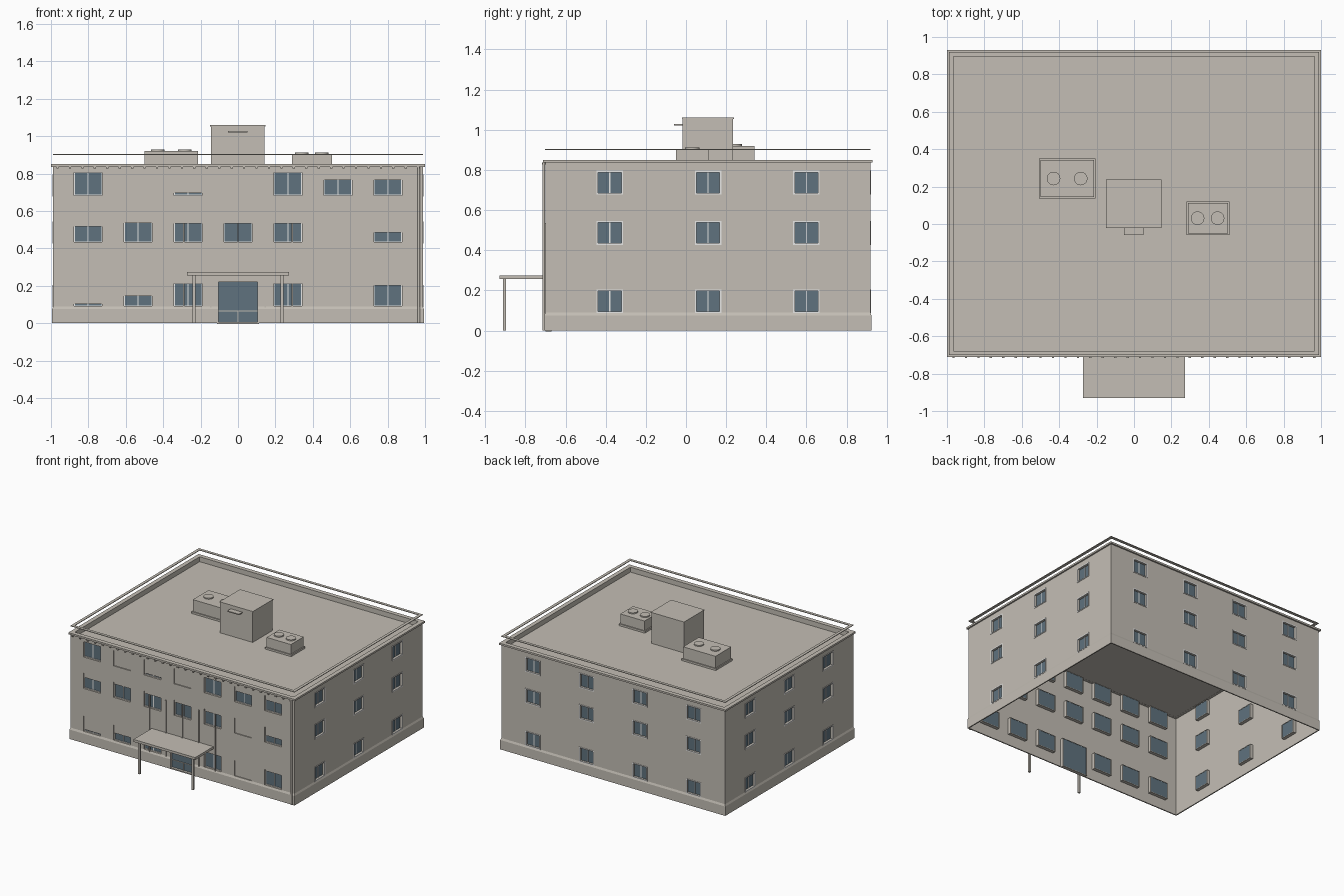
import bpy, bmesh, math
from mathutils import Matrix, Vector

cube = bpy.data.objects.get("Cube")
if cube:
    bpy.data.objects.remove(cube, do_unlink=True)


def make_material(name, color):
    m = bpy.data.materials.new(name)
    m.use_nodes = True
    m.diffuse_color = (*color, 1)
    m.node_tree.nodes["Principled BSDF"].inputs["Base Color"].default_value = (*color, 1)
    return m


STONE = make_material("warm grey render", (0.55, 0.515, 0.46))
GLASS = make_material("blue grey glass", (0.115, 0.17, 0.21))
FRAME = make_material("pale frame", (0.85, 0.85, 0.84))

# Parts collect their geometry here and become objects at the end
parts = {}


def mesh_of(name, mat):
    if name not in parts:
        parts[name] = (bmesh.new(), mat)
    return parts[name][0]


def box(name, mat, lo, hi):
    a, b = Vector(lo), Vector(hi)
    size = [abs(c) for c in b - a]
    m = Matrix.Translation((a + b) / 2) @ Matrix.Diagonal((*size, 1))
    bmesh.ops.create_cube(mesh_of(name, mat), size=1, matrix=m)


def cylinder(name, mat, x, y, z0, z1, r, sides=24):
    bmesh.ops.create_cone(mesh_of(name, mat), cap_ends=True, segments=sides,
                          radius1=r, radius2=r, depth=z1 - z0,
                          matrix=Matrix.Translation((x, y, (z0 + z1) / 2)))


# Outer faces of the walls
HX, Y0, Y1 = 0.988, -0.70, 0.918
WALL = 0.003
DECK = 0.811


def ring(name, mat, grow, width, z0, z1, slope=0.0, rise=0.0):
    """Rectangular frame around the plan, with an optional sloped outer top edge."""
    bm = mesh_of(name, mat)

    def loop(g, z):
        x, a, b = HX + g, Y0 - g, Y1 + g
        return [bm.verts.new((px, py, z)) for px, py in ((-x, a), (x, a), (x, b), (-x, b))]
    loops = [loop(grow, z0), loop(grow, z1 - rise)]
    if slope:
        loops.append(loop(grow - slope, z1))
    loops += [loop(grow - width, z1), loop(grow - width, z0)]
    for p, q in zip(loops, loops[1:] + loops[:1]):
        for i in range(4):
            j = (i + 1) % 4
            bm.faces.new((p[i], p[j], q[j], q[i]))


# Facade coordinates: u along the wall, d outward, z up
FACADES = {
    "front": lambda u, d, z: (u, Y0 - d, z),
    "back": lambda u, d, z: (u, Y1 + d, z),
    "left": lambda u, d, z: (HX + d, u, z),
    "right": lambda u, d, z: (-HX - d, u, z),
}


def fbox(side, name, mat, u, d, z):
    f = FACADES[side]
    box(name, mat, f(u[0], d[0], z[0]), f(u[1], d[1], z[1]))


def border(side, name, mat, u, z, inner, outer, d):
    """Four bars around a rectangle, reaching inside and outside its edge."""
    (a, b), (z0, z1) = u, z
    for s in ((a - outer, a + inner), (b - inner, b + outer)):
        fbox(side, name, mat, s, d, (z0 - outer, z1 + outer))
    for s in ((z0 - outer, z0 + inner), (z1 - inner, z1 + outer)):
        fbox(side, name, mat, (a + inner, b - inner), d, s)


def opening(side, u, w, z0, z1):
    """Hole in the wall with a reveal behind it."""
    span = (u - w / 2, u + w / 2)
    fbox(side, "opening_cutter", STONE, span, (-0.05, 0.03), (z0, z1))
    border(side, side + "_reveals", STONE, span, (z0, z1), 0, 0.005, (-0.03, -0.001))


def window(side, u, w, z0, z1):
    span = (u - w / 2, u + w / 2)
    opening(side, u, w, z0, z1)
    fbox(side, side + "_glass", GLASS, span, (-0.028, -0.018), (z0, z1))
    frames = side + "_window_frames"
    fbox(side, frames, FRAME, (u - 0.003, u + 0.003), (-0.027, -0.015), (z0, z1))
    if side == "front":
        border(side, frames, FRAME, span, (z0, z1), 0.004, 0, (-0.02, -0.015))
    else:
        border(side, frames, FRAME, span, (z0, z1), 0.002, 0.006, (-0.002, 0.003))


# Walls, plinth, cornice, parapet, guard ring and roof deck
ring("walls", STONE, 0, WALL, 0, 0.838)
ring("plinth", STONE, 0.006, 0.007, 0, 0.09, slope=0.006, rise=0.015)
ring("cornice", STONE, 0.012, 0.034, 0.836, 0.85)
ring("parapet", STONE, -0.001, 0.021, DECK - 0.004, 0.838)
ring("guard_ring", STONE, 0.001, 0.023, 0.899, 0.904)
box("roof_deck", STONE, (-HX + 0.002, Y0 + 0.002, DECK - 0.003), (HX - 0.002, Y1 - 0.002, DECK))

# Side and back windows
for base in (0.093, 0.433, 0.684):
    for side in ("left", "right"):
        for u in (-0.38, 0.11, 0.60):
            window(side, u, 0.12, base, base + 0.106)
    for u in (-0.71, -0.235, 0.235, 0.71):
        window("back", u, 0.12, base, base + 0.106)

# Front windows with roller shutters lowered by differing amounts
OPEN_SHARE = {
    0.091: (0.1, 0.45, 1, None, 1, 0, 0.9),
    0.433: (0.7, 0.85, 0.83, 0.83, 0.83, 0, 0.42),
    0.684: (1, 0, 0.1, 0, 1, 0.68, 0.68),
}
for base, shares in OPEN_SHARE.items():
    for i, share in enumerate(shares):
        if share is None:
            continue
        u, w, h = (i - 3) * 0.267, 0.15, 0.122
        window("front", u, w, base, base + h)
        if share < 1:
            fbox("front", "shutters", STONE, (u - w / 2, u + w / 2), (-0.016, -0.008),
                 (base + h * share, base + h))

# Entrance door
opening("front", 0, 0.216, 0, 0.225)
fbox("front", "door_glass", GLASS, (-0.108, 0.108), (-0.028, -0.018), (0, 0.225))
border("front", "door_frame", STONE, (-0.108, 0.108), (0.002, 0.225), 0.004, 0, (-0.02, 0.002))
fbox("front", "door_frame", STONE, (-0.104, 0.104), (-0.02, -0.012), (0.063, 0.067))
fbox("front", "door_frame", STONE, (-0.002, 0.002), (-0.02, -0.012), (0, 0.065))

# Entrance canopy and its posts
box("canopy", STONE, (-0.272, -0.93, 0.256), (0.272, Y0, 0.275))
for x in (-0.236, 0.236):
    box("canopy_posts", STONE, (x - 0.008, -0.912, 0), (x + 0.008, -0.897, 0.257))

# Slender fins above the entrance
for i in range(-2, 3):
    u = i * 0.145
    foot = 0.225 if i == 0 else 0.085
    fbox("front", "facade_fins", STONE, (u - 0.004, u + 0.004), (-0.002, 0.008), (foot, 0.535))

# Small brackets under the front cornice
for i in range(30):
    u = -0.965 + i * 0.0665
    fbox("front", "cornice_brackets", STONE, (u - 0.006, u + 0.006), (-0.002, 0.016), (0.826, 0.837))

# Downpipe at the front corner
cylinder("downpipe", STONE, 0.967, Y0 - 0.008, 0, 0.838, 0.007, 10)

# Roof stair housing with cap and small door hood
box("stair_housing", STONE, (-0.145, -0.017, DECK - 0.002), (0.142, 0.234, 1.055))
box("housing_cap", STONE, (-0.149, -0.021, 1.053), (0.146, 0.238, 1.06))
box("housing_hood", STONE, (-0.053, -0.059, 1.02), (0.05, -0.015, 1.028))


def cooling_unit(x0, x1, y0, y1, top, fans):
    box("cooling_units", STONE, (x0 + 0.008, y0 + 0.008, DECK - 0.002), (x1 - 0.008, y1 - 0.008, top))
    box("cooling_bases", STONE, (x0, y0, DECK - 0.001), (x1, y1, DECK + 0.015))
    for x in fans:
        cylinder("cooling_fans", STONE, x, (y0 + y1) / 2, top - 0.004, top + 0.009, 0.036)


# Roof cooling units
cooling_unit(-0.508, -0.206, 0.136, 0.35, 0.92, (-0.43, -0.285))
cooling_unit(0.28, 0.51, -0.058, 0.12, 0.903, (0.34, 0.447))

# Turn collected geometry into objects
objects = {}
for name, (bm, mat) in parts.items():
    bmesh.ops.recalc_face_normals(bm, faces=bm.faces)
    mesh = bpy.data.meshes.new(name)
    bm.to_mesh(mesh)
    bm.free()
    mesh.materials.append(mat)
    objects[name] = bpy.data.objects.new(name, mesh)
    bpy.context.collection.objects.link(objects[name])

# Cut the openings through walls and plinth
cutter = objects["opening_cutter"]
cutter.hide_render = True
for name in ("walls", "plinth"):
    ob = objects[name]
    mod = ob.modifiers.new("openings", "BOOLEAN")
    mod.operation, mod.solver, mod.object = "DIFFERENCE", "EXACT", cutter
    bpy.context.view_layer.objects.active = ob
    bpy.ops.object.modifier_apply(modifier=mod.name)
bpy.data.objects.remove(cutter, do_unlink=True)

# Smooth the round parts, keeping their rims sharp
for ob in bpy.context.view_layer.objects:
    ob.select_set(ob.name in ("downpipe", "cooling_fans"))
bpy.context.view_layer.objects.active = objects["downpipe"]
bpy.ops.object.shade_smooth_by_angle(angle=math.radians(40))
